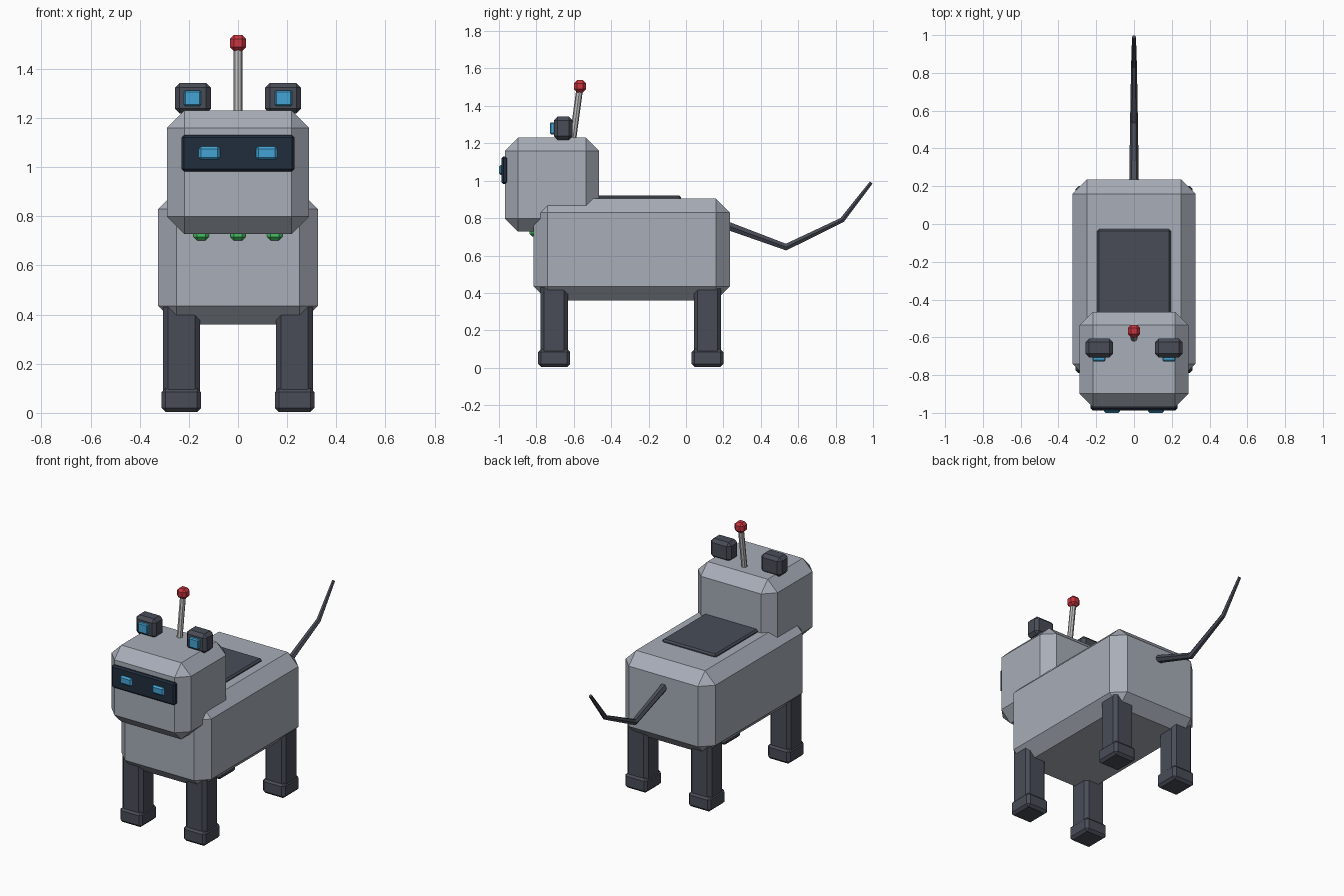
import bpy
import math
from mathutils import Vector

if "Cube" in bpy.data.objects:
    bpy.data.objects.remove(bpy.data.objects["Cube"], do_unlink=True)


def material(name, rgb):
    mat = bpy.data.materials.new(name)
    mat.use_nodes = True
    color = (*rgb, 1.0)
    mat.diffuse_color = color
    mat.node_tree.nodes["Principled BSDF"].inputs["Base Color"].default_value = color
    return mat


SHELL = material("shell_grey", (0.39, 0.42, 0.48))
DARK = material("dark_grey", (0.065, 0.073, 0.095))
VISOR = material("visor_navy", (0.015, 0.026, 0.047))
BLUE = material("light_blue", (0.056, 0.37, 0.66))
GREEN = material("light_green", (0.06, 0.52, 0.12))
RED = material("signal_red", (0.58, 0.035, 0.05))
METAL = material("pale_metal", (0.52, 0.52, 0.53))


def box(name, xs, ys, zs, bevel, mat):
    """Chamfered box spanning the given ranges."""
    spans = (xs, ys, zs)
    bpy.ops.mesh.primitive_cube_add(size=1, location=[sum(s) / 2 for s in spans])
    obj = bpy.context.object
    obj.name = name
    obj.scale = [s[1] - s[0] for s in spans]
    bpy.ops.object.transform_apply(location=False, rotation=False, scale=True)
    mod = obj.modifiers.new("chamfer", 'BEVEL')
    mod.width = bevel
    mod.segments = 1
    obj.data.materials.append(mat)
    return obj


def pair(name, xs, ys, zs, bevel, mat):
    """Left and right copies of a box; xs is given for the left side."""
    box("left_" + name, xs, ys, zs, bevel, mat)
    box("right_" + name, (-xs[1], -xs[0]), ys, zs, bevel, mat)


# Body and back panel
box("body", (-0.325, 0.325), (-0.815, 0.235), (0.36, 0.905), 0.075, SHELL)
box("back_panel", (-0.195, 0.195), (-0.475, -0.027), (0.885, 0.922), 0.01, DARK)

# Head, visor and eyes
box("head", (-0.288, 0.288), (-0.968, -0.465), (0.728, 1.23), 0.07, SHELL)
box("visor", (-0.23, 0.23), (-0.987, -0.95), (0.983, 1.13), 0.01, VISOR)
pair("eye", (0.073, 0.16), (-1.0, -0.97), (1.03, 1.084), 0.01, BLUE)

# Ears with lit fronts
pair("ear", (0.11, 0.257), (-0.706, -0.606), (1.218, 1.343), 0.02, DARK)
pair("ear_light", (0.15, 0.22), (-0.727, -0.69), (1.248, 1.312), 0.006, BLUE)

# Chest lights
for name, x in (("left", 0.15), ("middle", 0.0), ("right", -0.15)):
    box(name + "_chest_light", (x - 0.031, x + 0.031), (-0.837, -0.79),
        (0.702, 0.762), 0.014, GREEN)

# Legs and feet
for name, y in (("front", -0.705), ("rear", 0.115)):
    pair(name + "_leg", (0.155, 0.305), (y - 0.073, y + 0.073), (0.05, 0.45), 0.02, DARK)
    pair(name + "_foot", (0.15, 0.311), (y - 0.085, y + 0.085), (0.004, 0.1), 0.016, DARK)

# Antenna
base, tip = Vector((0, -0.608, 1.2)), Vector((0, -0.567, 1.5))
bpy.ops.mesh.primitive_cylinder_add(vertices=8, radius=0.018,
                                    depth=(tip - base).length, location=(base + tip) / 2)
rod = bpy.context.object
rod.name = "antenna_rod"
rod.rotation_euler = (tip - base).to_track_quat('Z', 'Y').to_euler()
rod.data.materials.append(METAL)
box("antenna_tip", (-0.033, 0.033), (-0.6, -0.534), (1.472, 1.538), 0.017, RED)

# Tail: bent tapering tube
curve = bpy.data.curves.new("tail", 'CURVE')
curve.dimensions = '3D'
curve.bevel_depth = 0.026
curve.bevel_resolution = 1
curve.use_fill_caps = True
path = curve.splines.new('POLY')
stations = [(0.18, 0.775, 1.0), (0.535, 0.645, 0.8), (0.835, 0.79, 0.6), (0.99, 0.99, 0.4)]
path.points.add(len(stations) - 1)
for point, (y, z, radius) in zip(path.points, stations):
    point.co = (0, y, z, 1)
    point.radius = radius
path.use_smooth = False
curve.materials.append(DARK)
bpy.context.collection.objects.link(bpy.data.objects.new("tail", curve))
